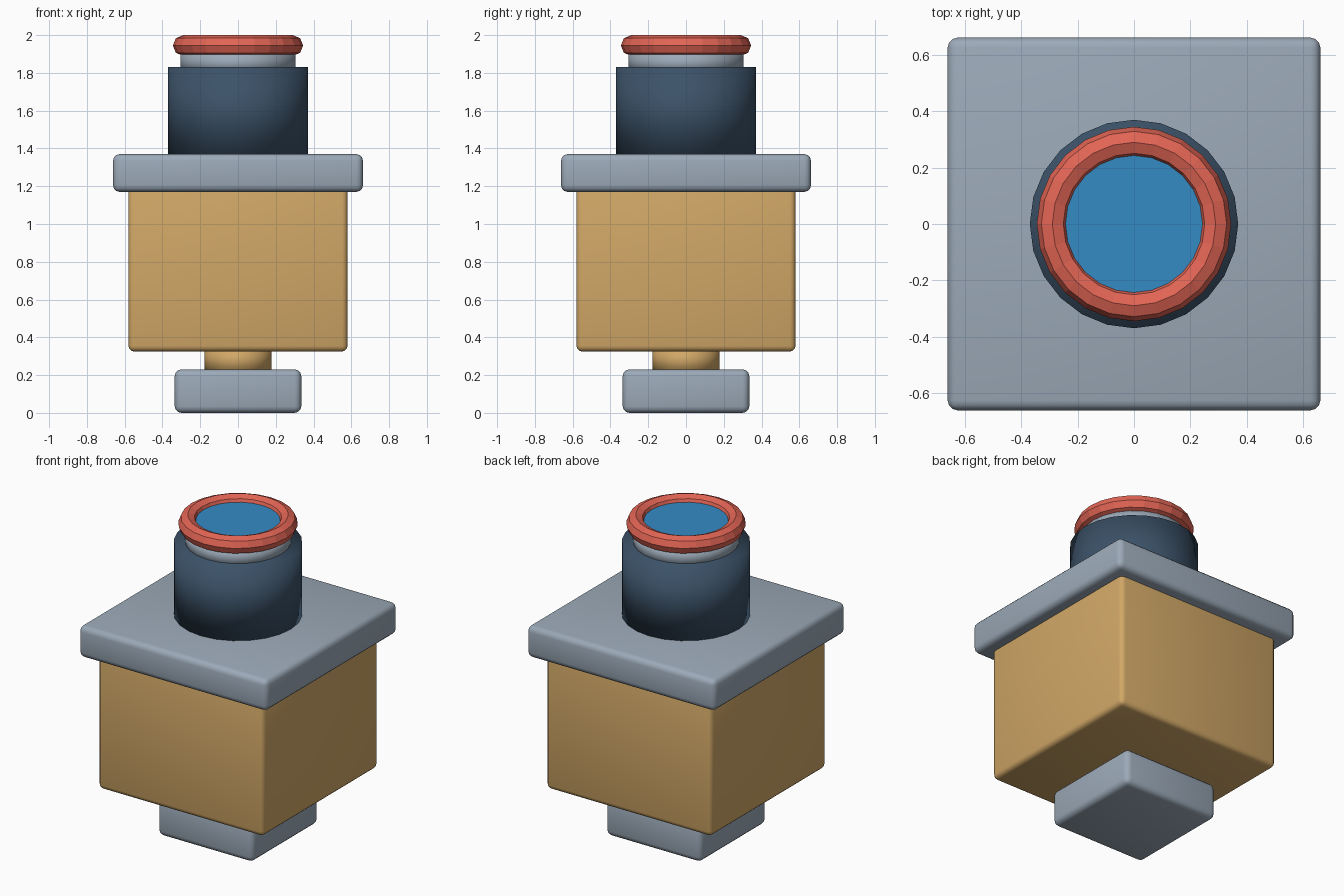
import bpy
from math import radians

cube = bpy.data.objects.get("Cube")
if cube:
    bpy.data.objects.remove(cube, do_unlink=True)


def material(name, rgb):
    mat = bpy.data.materials.new(name)
    mat.use_nodes = True
    color = (*rgb, 1)
    mat.diffuse_color = color
    mat.node_tree.nodes["Principled BSDF"].inputs["Base Color"].default_value = color
    return mat


steel = material("steel grey", (0.33, 0.40, 0.48))
tan = material("warm tan", (0.64, 0.39, 0.135))
navy = material("dark navy", (0.045, 0.085, 0.14))
red = material("coral red", (0.76, 0.13, 0.09))
blue = material("lens blue", (0.035, 0.26, 0.56))


def finish(name, mat):
    obj = bpy.context.object
    obj.name = name
    obj.data.materials.append(mat)
    return obj


def rounded_box(name, width, bottom, top, bevel, mat):
    bpy.ops.mesh.primitive_cube_add(size=1, location=(0, 0, (bottom + top) / 2))
    obj = finish(name, mat)
    obj.scale = (width, width, top - bottom)
    bpy.ops.object.transform_apply(location=False, rotation=False, scale=True)
    mod = obj.modifiers.new("rounded edges", "BEVEL")
    mod.width = bevel
    mod.segments = 3
    bpy.ops.object.modifier_apply(modifier=mod.name)
    bpy.ops.object.shade_smooth_by_angle(angle=radians(40))


def cylinder(name, radius, bottom, top, sides, mat, smooth=True):
    bpy.ops.mesh.primitive_cylinder_add(
        vertices=sides, radius=radius, depth=top - bottom,
        location=(0, 0, (bottom + top) / 2))
    finish(name, mat)
    if smooth:
        bpy.ops.object.shade_smooth()


# Stacked body
rounded_box("foot", 0.67, 0, 0.23, 0.035, steel)
cylinder("stem", 0.178, 0.21, 0.35, 24, tan)
rounded_box("body", 1.16, 0.325, 1.2, 0.03, tan)
rounded_box("top_plate", 1.323, 1.17, 1.37, 0.035, steel)

# Barrel, collar and lens
cylinder("barrel", 0.37, 1.37, 1.83, 24, navy)
cylinder("collar", 0.305, 1.8, 1.91, 24, steel)
cylinder("lens", 0.25, 1.9, 1.965, 24, blue, smooth=False)

# Faceted rim
bpy.ops.mesh.primitive_torus_add(
    major_segments=24, minor_segments=8, major_radius=0.29,
    minor_radius=0.055, location=(0, 0, 1.945))
finish("rim", red)
bpy.ops.object.shade_flat()
